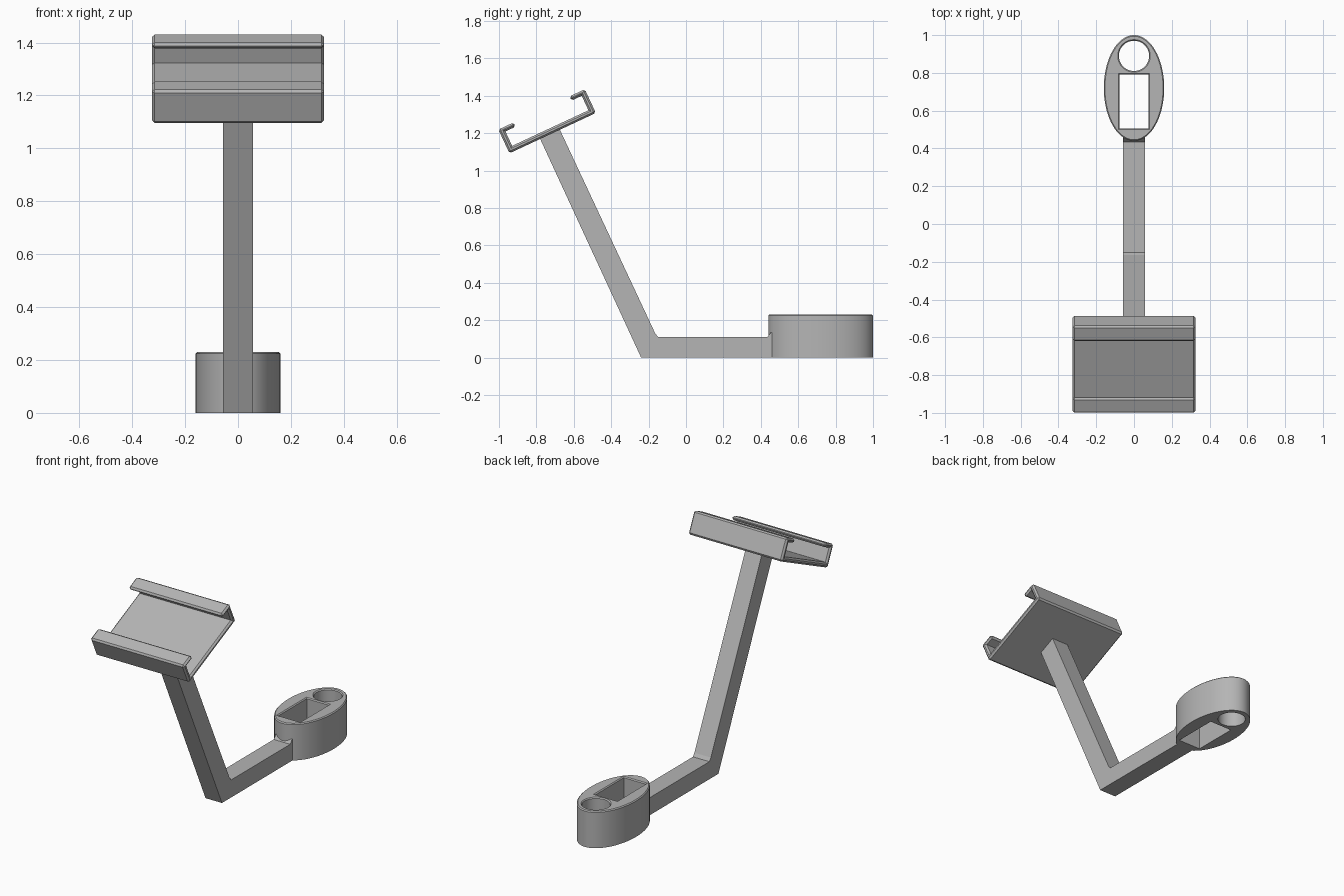
import bpy, bmesh, math

cube = bpy.data.objects.get("Cube")
if cube:
    bpy.data.objects.remove(cube, do_unlink=True)

GREY = (0.46, 0.46, 0.46, 1)
mat = bpy.data.materials.new("plain_grey")
mat.use_nodes = True
mat.diffuse_color = GREY
for node in mat.node_tree.nodes:
    if node.type == "BSDF_PRINCIPLED":
        node.inputs["Base Color"].default_value = GREY


def finish(bm, name):
    bmesh.ops.recalc_face_normals(bm, faces=bm.faces[:])
    mesh = bpy.data.meshes.new(name)
    bm.to_mesh(mesh)
    bm.free()
    mesh.materials.append(mat)
    obj = bpy.data.objects.new(name, mesh)
    bpy.context.scene.collection.objects.link(obj)
    return obj


def prism(profile, half):
    """Extrude a (y, z) profile from -half to +half along x."""
    bm = bmesh.new()
    sides = [[bm.verts.new((x, y, z)) for y, z in profile] for x in (-half, half)]
    for ring in sides:
        bm.faces.new(ring)
    a, b = sides
    n = len(profile)
    for i in range(n):
        j = (i + 1) % n
        bm.faces.new((a[i], a[j], b[j], b[i]))
    bmesh.ops.recalc_face_normals(bm, faces=bm.faces[:])
    return bm


def chamfer(bm, edges, width):
    bmesh.ops.bevel(bm, geom=edges, offset=width, segments=1, profile=0.5,
                    affect="EDGES", clamp_overlap=True)


# Bent arm: flat foot and leaning post in one piece, foot's top edges chamfered
FOOT_TOP = 0.11
arm = prism([(-0.24, 0), (0.47, 0), (0.47, 0.135), (0.455, 0.135), (0.435, FOOT_TOP),
             (-0.15, FOOT_TOP), (-0.165, 0.13), (-0.68, 1.23), (-0.785, 1.18)], 0.057)
top_edges = [e for e in arm.edges
             if all(abs(v.co.z - FOOT_TOP) < 1e-4 for v in e.verts)
             and e.verts[0].co.x * e.verts[1].co.x > 0]
chamfer(arm, top_edges, 0.017)
finish(arm, "bent_arm")

# Tilted cradle: tray with a hooked lip along both long edges
L, H, T, LIP, UNDER = 0.51, 0.14, 0.03, 0.09, 0.115
tray = prism([(0, 0), (L, 0), (L, H), (L - LIP, H), (L - LIP, UNDER), (L - T, UNDER),
              (L - T, T), (T, T), (T, UNDER), (LIP, UNDER), (LIP, H), (0, H)], 0.325)
chamfer(tray, [e for e in tray.edges if e.calc_face_angle_signed() > 0.1], 0.01)
cradle = finish(tray, "cradle")
cradle.location = (0, -0.944, 1.092)
cradle.rotation_euler.x = math.radians(25)


# Oval base block with a round and a rectangular through hole
def oval(rx, ry, cy, n=72):
    return [(rx * math.cos(2 * math.pi * i / n), cy + ry * math.sin(2 * math.pi * i / n))
            for i in range(n)]


def box(rx, ry, cy):
    return [(sx * rx, cy + sy * ry) for sx, sy in ((-1, -1), (1, -1), (1, 1), (-1, 1))]


HEIGHT, RIM = 0.23, 0.006
bm = bmesh.new()
caps = {"bottom": [], "top": []}
for shape, rx, ry, cy, grow in ((oval, 0.16, 0.28, 0.72, -RIM),
                                (oval, 0.08, 0.08, 0.89, RIM),
                                (box, 0.077, 0.143, 0.648, RIM)):
    levels = ((0, 0), (HEIGHT - RIM, 0), (HEIGHT, grow))
    rings = [[bm.verts.new((x, y, z)) for x, y in shape(rx + g, ry + g, cy)]
             for z, g in levels]
    n = len(rings[0])
    for low, high in zip(rings, rings[1:]):
        for i in range(n):
            j = (i + 1) % n
            bm.faces.new((low[i], low[j], high[j], high[i]))
    for key, ring in (("bottom", rings[0]), ("top", rings[-1])):
        caps[key] += [bm.edges.get((ring[i], ring[(i + 1) % n])) for i in range(n)]
for edges in caps.values():
    bmesh.ops.triangle_fill(bm, use_beauty=True, use_dissolve=False,
                            edges=edges, normal=(0, 0, 1))
base = finish(bm, "oval_base")

# Smooth the curved walls, keep the rims sharp
bpy.ops.object.select_all(action="DESELECT")
base.select_set(True)
bpy.context.view_layer.objects.active = base
bpy.ops.object.shade_smooth_by_angle(angle=math.radians(30))
